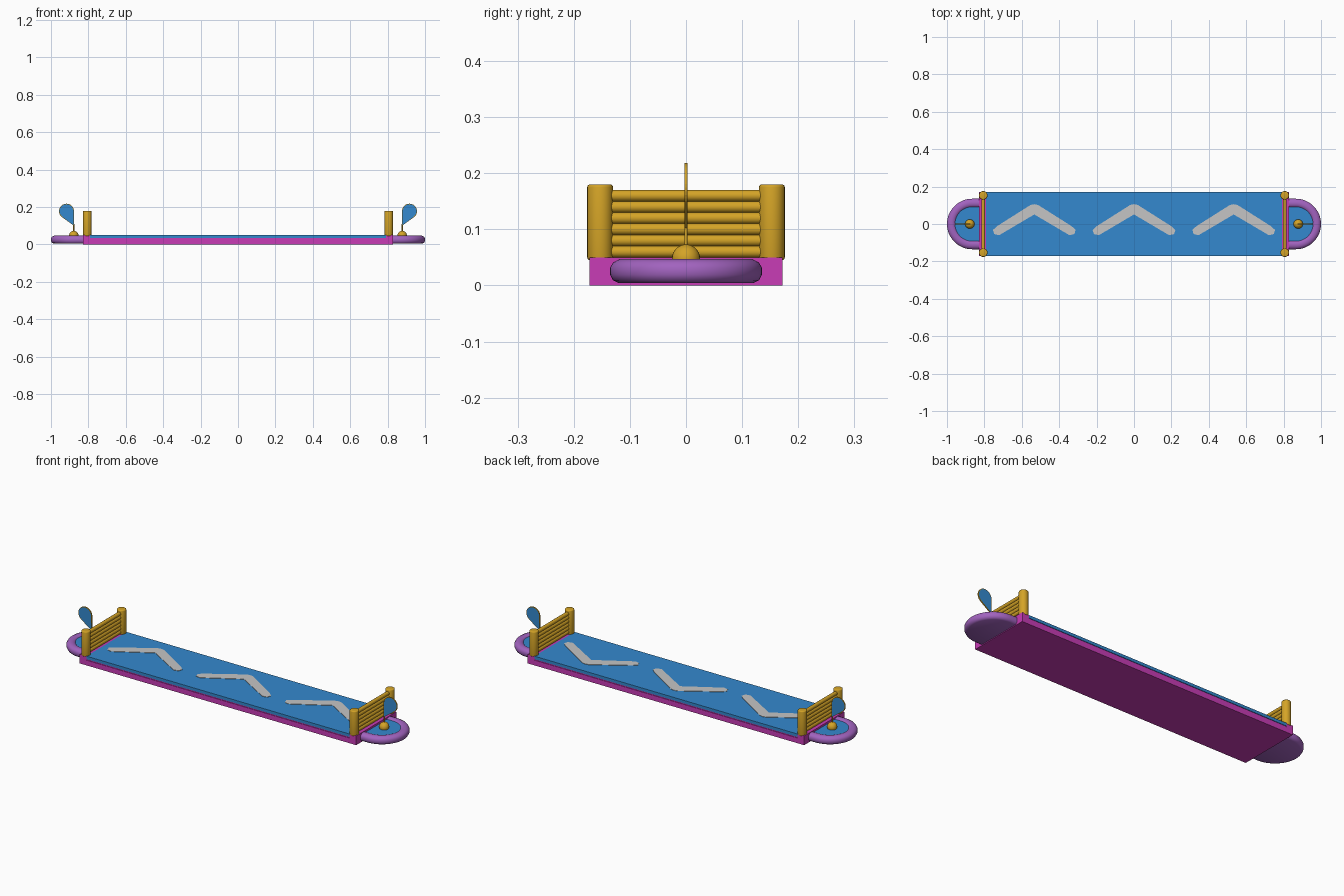
import bpy, bmesh, math
from mathutils import Matrix, Vector

if "Cube" in bpy.data.objects:
    bpy.data.objects.remove(bpy.data.objects["Cube"], do_unlink=True)


def material(name, rgb):
    m = bpy.data.materials.new(name)
    m.use_nodes = True
    m.diffuse_color = (*rgb, 1)
    m.node_tree.nodes["Principled BSDF"].inputs["Base Color"].default_value = (*rgb, 1)
    return m


BLUE = material("water blue", (0.034, 0.25, 0.62))
GOLD = material("gold", (0.66, 0.37, 0.02))
MAGENTA = material("magenta", (0.58, 0.045, 0.47))
PURPLE = material("purple", (0.36, 0.125, 0.52))
GREY = material("light grey", (0.56, 0.56, 0.56))


def finish(bm, name, mats, smooth=True):
    bmesh.ops.recalc_face_normals(bm, faces=bm.faces)
    mesh = bpy.data.meshes.new(name)
    bm.to_mesh(mesh)
    bm.free()
    ob = bpy.data.objects.new(name, mesh)
    bpy.context.collection.objects.link(ob)
    for m in mats:
        mesh.materials.append(m)
    if smooth:
        bpy.ops.object.select_all(action="DESELECT")
        ob.select_set(True)
        bpy.context.view_layer.objects.active = ob
        bpy.ops.object.shade_smooth_by_angle(angle=math.radians(40))
    return ob


def box(name, lo, hi, mat):
    lo, hi = Vector(lo), Vector(hi)
    bm = bmesh.new()
    bmesh.ops.create_cube(bm, size=1, matrix=Matrix.Translation((lo + hi) / 2)
                          @ Matrix.Diagonal((*(hi - lo), 1)))
    return finish(bm, name, [mat], False)


def rod(name, a, b, radius, mat, sides=24, bevel=0):
    a, b = Vector(a), Vector(b)
    turn = (b - a).to_track_quat("Z", "Y").to_matrix().to_4x4()
    bm = bmesh.new()
    bmesh.ops.create_cone(bm, cap_ends=True, segments=sides, radius1=radius, radius2=radius,
                          depth=(b - a).length, matrix=Matrix.Translation((a + b) / 2) @ turn)
    if bevel:
        rim = [e for e in bm.edges if abs(e.verts[0].co.z - e.verts[1].co.z) < 1e-5]
        bmesh.ops.bevel(bm, geom=rim, offset=bevel, segments=3, profile=0.5, affect="EDGES")
    return finish(bm, name, [mat])


def plate(name, outline, depth, mats, rim=0):
    """Extrude a closed outline; an optional rim insets both large faces."""
    bm = bmesh.new()
    face = bm.faces.new([bm.verts.new(p) for p in outline])
    out = bmesh.ops.extrude_face_region(bm, geom=[face])["geom"]
    bmesh.ops.translate(bm, vec=depth, verts=[v for v in out if isinstance(v, bmesh.types.BMVert)])
    bmesh.ops.recalc_face_normals(bm, faces=bm.faces)
    if rim:
        big = [f for f in bm.faces if len(f.verts) > 4]
        bmesh.ops.inset_individual(bm, faces=big, thickness=rim)
        for f in big:
            f.material_index = 1
    return finish(bm, name, mats, False)


def loop_end(name, side, x0, xc):
    """Rounded float: U-shaped outlines stacked along a soft rim profile."""
    profile = [(0.12, 0.004), (0.13, 0.009), (0.135, 0.019), (0.135, 0.032), (0.13, 0.041),
               (0.118, 0.047), (0.105, 0.047), (0.096, 0.044), (0.092, 0.04)]
    bm = bmesh.new()
    rings = []
    for r, z in profile:
        arc = [(xc + r * math.cos(t), r * math.sin(t))
               for t in (math.pi * (i / 32 - 0.5) for i in range(33))]
        rings.append([bm.verts.new((side * x, y, z)) for x, y in [(x0, -r)] + arc + [(x0, r)]])
    for a, b in zip(rings, rings[1:]):
        for i in range(len(a)):
            j = (i + 1) % len(a)
            bm.faces.new((a[i], a[j], b[j], b[i]))
    bm.faces.new(rings[0])
    bm.faces.new(rings[-1]).material_index = 1
    return finish(bm, name, [PURPLE, BLUE])


# Long base and blue deck
box("base", (-0.83, -0.172, 0), (0.83, 0.172, 0.028), MAGENTA)
box("base_upper", (-0.79, -0.169, 0.028), (0.79, 0.169, 0.035), MAGENTA)
box("deck", (-0.79, -0.172, 0.034), (0.79, 0.172, 0.05), BLUE)

# Three chevrons on the deck
half = [(0.02, 0.102), (0.2, -0.012), (0.221, -0.032), (0.214, -0.054), (0.188, -0.06)]
chevron = [(0, 0.106)] + half + [(0, 0.051)] + [(-x, y) for x, y in reversed(half)]
for i, cx in enumerate((-0.533, 0, 0.533)):
    plate(f"chevron_{i + 1}", [(cx + x, y, 0.0495) for x, y in chevron], (0, 0, 0.0025), [GREY])

# Both ends
for s, tag in ((1, "left"), (-1, "right")):
    xs = sorted((s * 0.79, s * 0.83))
    box(f"{tag}_end_block", (xs[0], -0.172, 0.0275), (xs[1], 0.172, 0.05), MAGENTA)
    loop_end(f"{tag}_float", s, 0.825, 0.865)

    # Fence: two posts and stacked rails
    px = s * 0.806
    for y, where in ((-0.153, "front"), (0.153, "back")):
        rod(f"{tag}_{where}_post", (px, y, 0.045), (px, y, 0.18), 0.023, GOLD, bevel=0.005)
    for i in range(6):
        z = 0.06 + 0.02 * i
        rod(f"{tag}_rail_{i + 1}", (px, -0.15, z), (px, 0.15, z), 0.0104, GOLD, sides=16)

    # Half ball, stick and teardrop flag
    bx = s * 0.878
    bm = bmesh.new()
    bmesh.ops.create_uvsphere(bm, u_segments=24, v_segments=16, radius=0.025,
                              matrix=Matrix.Translation((bx, 0, 0.048)))
    finish(bm, f"{tag}_ball", [GOLD])
    rod(f"{tag}_stick", (bx, 0, 0.06), (bx, 0, 0.11), 0.003, GOLD, sides=10)
    angles = [math.radians(-54 + 234 * i / 24) for i in range(25)]
    drop = [(0.877, 0.1)] + [(0.917 + 0.04 * math.cos(a), 0.178 + 0.04 * math.sin(a)) for a in angles]
    plate(f"{tag}_flag", [(s * x, -0.003, z) for x, z in drop], (0, 0.006, 0), [GOLD, BLUE], 0.003)
